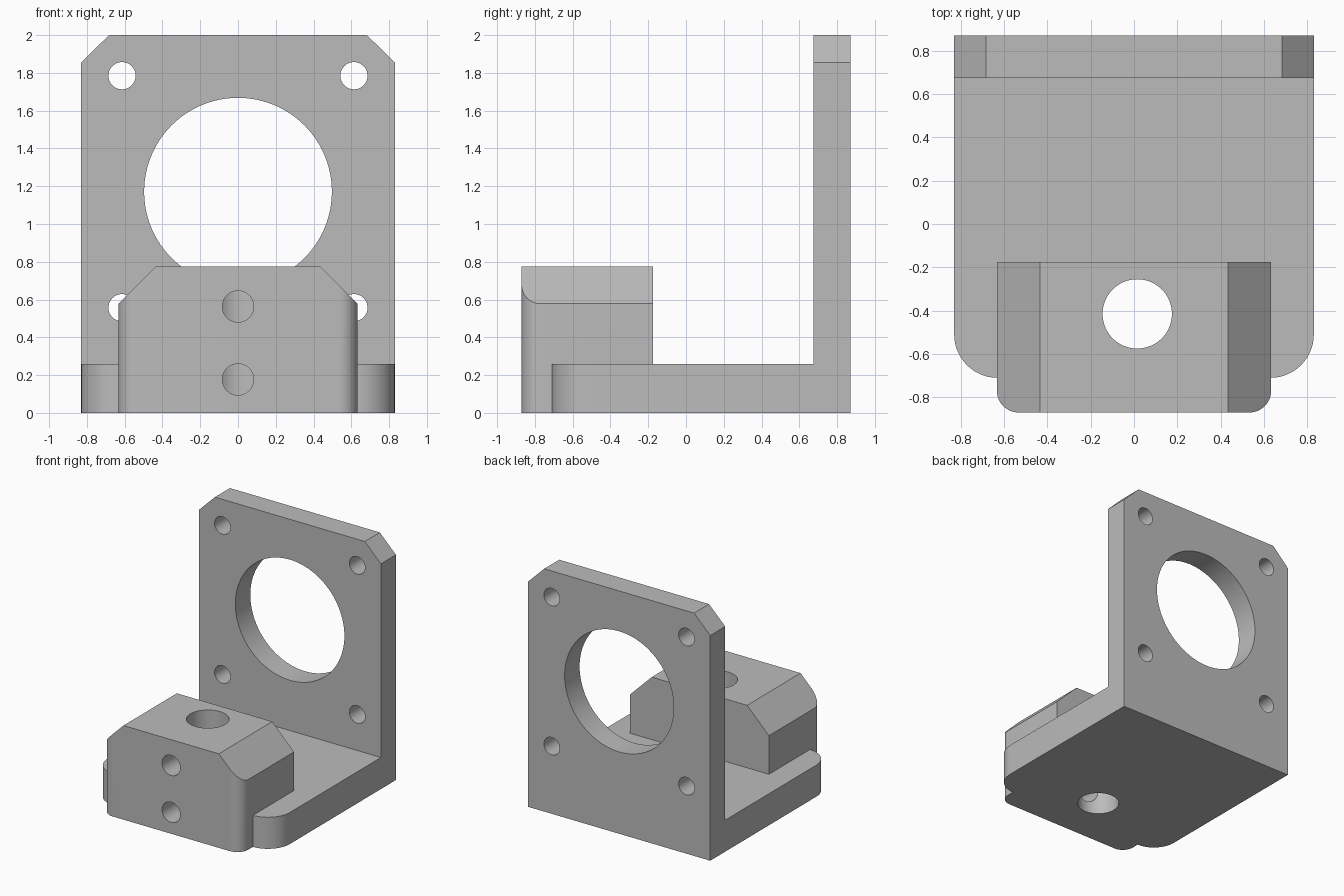
import bpy, bmesh, math
from mathutils import Matrix, Vector

cube = bpy.data.objects.get("Cube")
if cube:
    bpy.data.objects.remove(cube, do_unlink=True)

grey = bpy.data.materials.new("plain grey")
grey.use_nodes = True
grey.diffuse_color = (0.5, 0.5, 0.5, 1)
grey.node_tree.nodes["Principled BSDF"].inputs["Base Color"].default_value = grey.diffuse_color


def finish(name, bm):
    bmesh.ops.recalc_face_normals(bm, faces=bm.faces)
    mesh = bpy.data.meshes.new(name)
    bm.to_mesh(mesh)
    bm.free()
    mesh.materials.append(grey)
    ob = bpy.data.objects.new(name, mesh)
    bpy.context.collection.objects.link(ob)
    return ob


def prism(name, points, direction):
    """Extrude a closed outline along a direction."""
    bm = bmesh.new()
    face = bm.faces.new([bm.verts.new(p) for p in points])
    new = bmesh.ops.extrude_face_region(bm, geom=[face])["geom"]
    verts = [v for v in new if isinstance(v, bmesh.types.BMVert)]
    bmesh.ops.translate(bm, verts=verts, vec=Vector(direction))
    return finish(name, bm)


def mirrored(half):
    """Complete an outline from its +x half."""
    return half + [(-x, v) for x, v in reversed(half)]


def rounded_plan(half_width, front, back, radius):
    """Plan outline with two rounded front corners."""
    half = []
    for i in range(17):
        a = math.pi / 2 * i / 16
        half.append((half_width - radius + radius * math.sin(a),
                     front + radius - radius * math.cos(a)))
    return mirrored(half + [(half_width, back)])


def rod(name, centre, radius, length, axis, sides=48):
    bm = bmesh.new()
    turn = Matrix.Rotation(math.pi / 2, 4, "X") if axis == "y" else Matrix()
    bmesh.ops.create_cone(bm, cap_ends=True, segments=sides, radius1=radius, radius2=radius,
                          depth=length, matrix=Matrix.Translation(centre) @ turn)
    return finish(name, bm)


def combine(target, other, operation):
    mod = target.modifiers.new(operation, "BOOLEAN")
    mod.operation = operation
    mod.solver = "EXACT"
    mod.object = other
    bpy.context.view_layer.objects.active = target
    bpy.ops.object.modifier_apply(modifier=mod.name)
    bpy.data.objects.remove(other, do_unlink=True)


W, FRONT, BACK = 0.83, -0.87, 0.87

# Base slab with rounded front corners
bracket = prism("bracket", [(x, y, 0) for x, y in rounded_plan(W, -0.71, BACK, 0.2)], (0, 0, 0.26))

# Upright mounting plate with clipped top corners
outline = mirrored([(W, 0), (W, 1.855), (0.683, 2)])
plate = prism("mounting_plate", [(x, BACK, z) for x, z in outline], (0, -0.195, 0))

# Clamp block: chamfered profile with rounded vertical front edges
outline = mirrored([(0.633, 0), (0.633, 0.578), (0.435, 0.775)])
block = prism("clamp_block", [(x, FRONT - 0.1, z) for x, z in outline], (0, 0.795, 0))
plan = prism("block_plan", [(x, y, -0.1) for x, y in rounded_plan(0.633, FRONT, 0, 0.1)], (0, 0, 1))
combine(block, plan, "INTERSECT")

combine(bracket, plate, "UNION")
combine(bracket, block, "UNION")

# Central opening and four screw holes in the plate
combine(bracket, rod("opening", (0, 0.77, 1.171), 0.497, 0.5, "y", 96), "DIFFERENCE")
for x in (-0.614, 0.614):
    for z in (0.557, 1.785):
        combine(bracket, rod("screw_hole", (x, 0.77, z), 0.072, 0.5, "y"), "DIFFERENCE")

# Vertical rod bore and the two set screw holes that meet it
combine(bracket, rod("bore", (0.015, -0.415, 0.4), 0.16, 1.2, "z", 64), "DIFFERENCE")
for z in (0.177, 0.563):
    combine(bracket, rod("set_screw_hole", (0, -0.715, z), 0.083, 0.6, "y"), "DIFFERENCE")

# Smooth curved walls, crisp edges
bpy.ops.object.select_all(action="DESELECT")
bracket.select_set(True)
bpy.context.view_layer.objects.active = bracket
bpy.ops.object.shade_smooth_by_angle(angle=math.radians(25))
